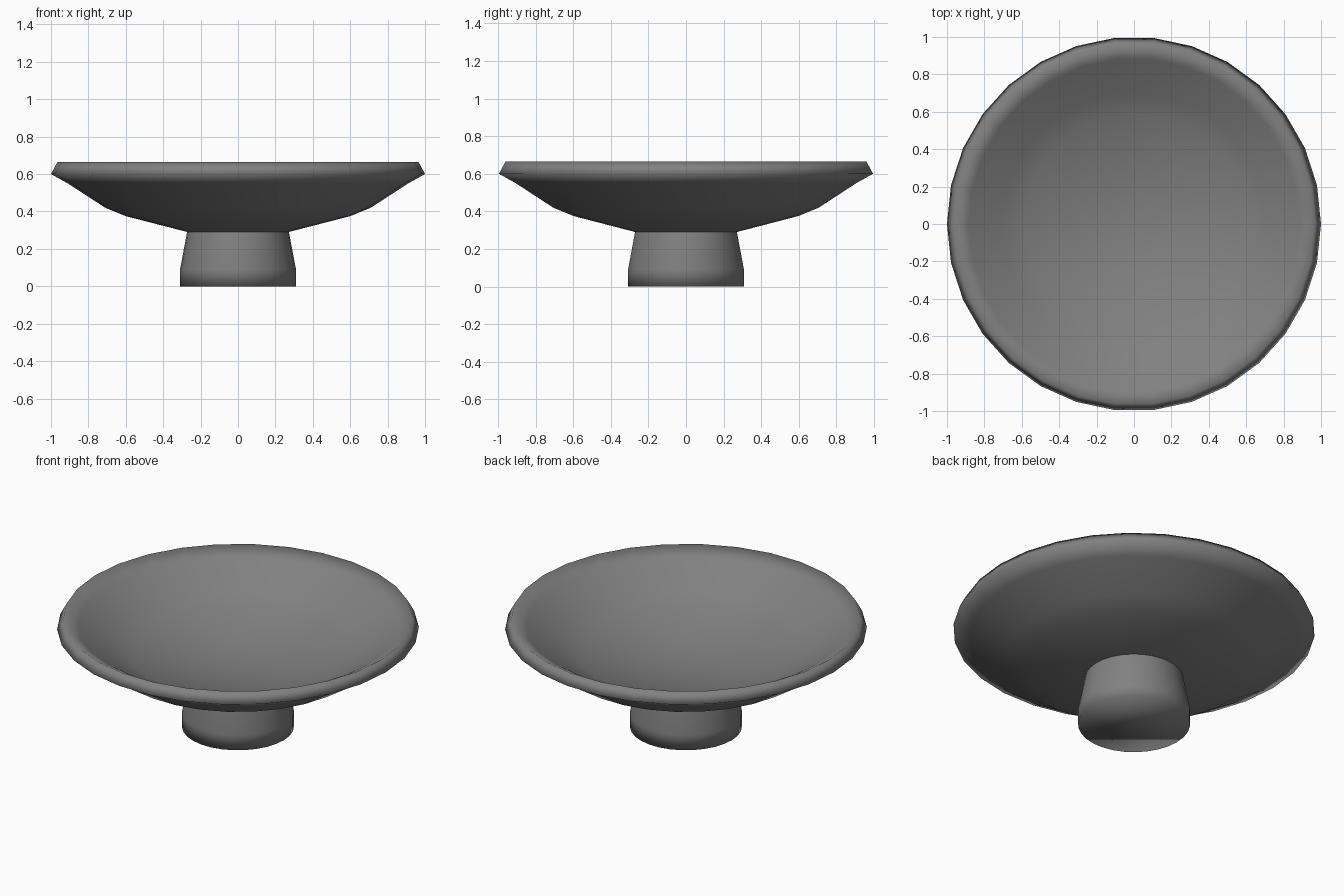
import bpy, bmesh, math

SIDES = 30

if "Cube" in bpy.data.objects:
    bpy.data.objects.remove(bpy.data.objects["Cube"])

grey = bpy.data.materials.new("dark_grey")
grey.use_nodes = True
colour = (0.22, 0.22, 0.22, 1)
grey.diffuse_color = colour
grey.node_tree.nodes["Principled BSDF"].inputs["Base Color"].default_value = colour


def lathe(name, profile, cap_first=False):
    """Turn a (radius, height) profile round z; radius 0 becomes a pole."""
    bm = bmesh.new()
    rings = []
    for r, z in profile:
        count = SIDES if r else 1
        rings.append([bm.verts.new((r * math.cos(math.tau * i / SIDES),
                                    r * math.sin(math.tau * i / SIDES), z))
                      for i in range(count)])
    for a, b in zip(rings, rings[1:]):
        for i in range(SIDES):
            j = (i + 1) % SIDES
            corners = [a[i % len(a)], a[j % len(a)], b[j % len(b)], b[i % len(b)]]
            bm.faces.new(list(dict.fromkeys(corners)))
    if cap_first:
        bm.faces.new(rings[0][::-1])
    for f in bm.faces:
        f.smooth = True
    bmesh.ops.recalc_face_normals(bm, faces=bm.faces)
    mesh = bpy.data.meshes.new(name)
    bm.to_mesh(mesh)
    bm.free()
    mesh.materials.append(grey)
    obj = bpy.data.objects.new(name, mesh)
    bpy.context.collection.objects.link(obj)
    return obj


# Shallow dish: underside, bevelled rim, hollow inside
lathe("bowl", [(0, 0.29), (0.27, 0.29), (0.6, 0.375), (0.71, 0.42),
               (0.91, 0.55), (1, 0.6), (0.965, 0.665), (0.885, 0.62),
               (0.7, 0.505), (0.59, 0.455), (0.27, 0.375), (0, 0.35)])

# Tapered foot with a flat base
lathe("foot", [(0.31, 0), (0.31, 0.09), (0.272, 0.291)], cap_first=True)
